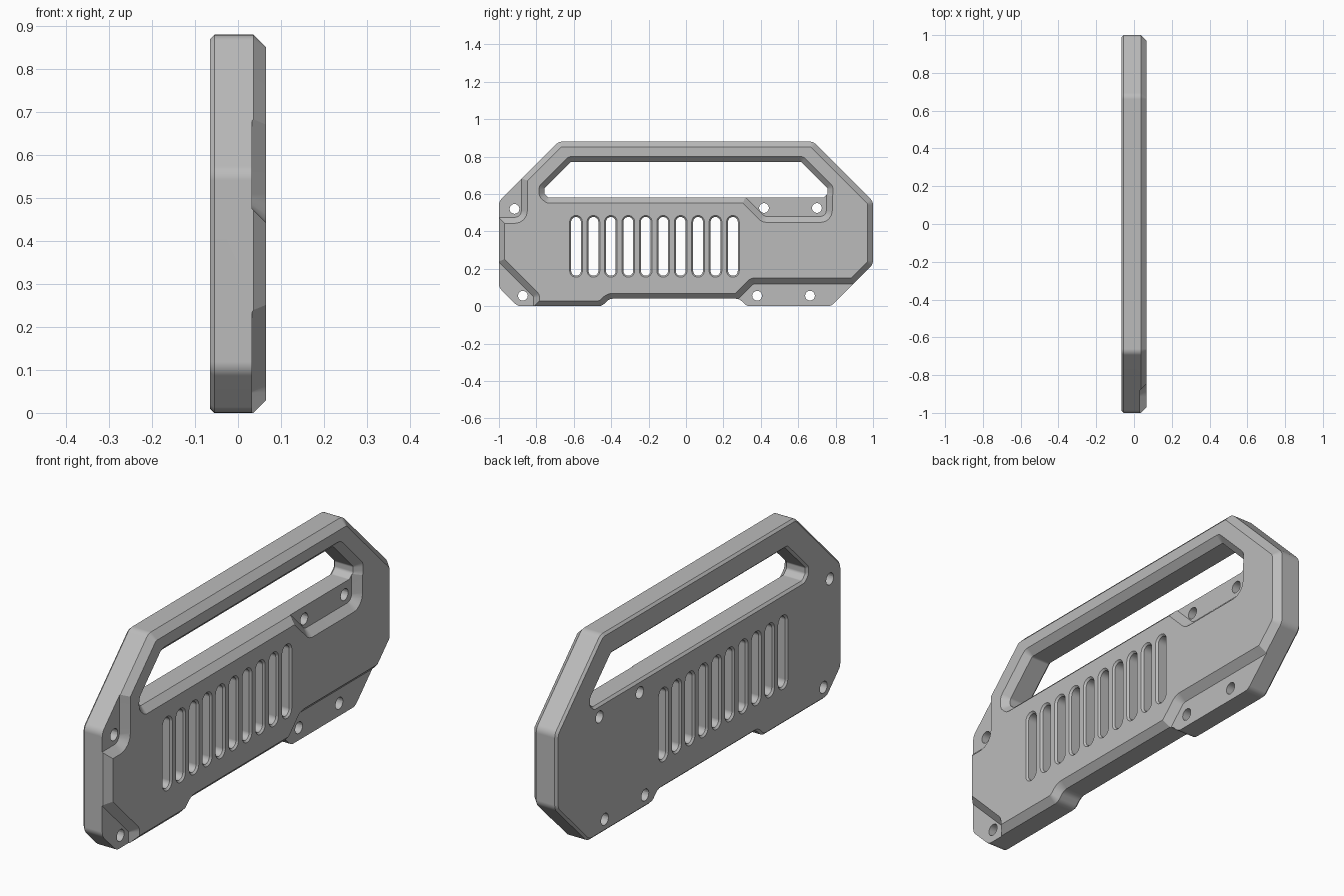
import bpy
import bmesh
import math
from mathutils import Vector

cube = bpy.data.objects.get("Cube")
if cube:
    bpy.data.objects.remove(cube, do_unlink=True)

HALF = 0.065       # half of the plate thickness
FLOOR = 0.033      # level of the recessed mounting pads
CHAMFER = 0.029    # wide chamfer on the detailed side
EDGE = 0.01        # small chamfer on the plain side

grey = bpy.data.materials.new("plain grey")
grey.use_nodes = True
grey.diffuse_color = (0.5, 0.5, 0.5, 1)
grey.node_tree.nodes["Principled BSDF"].inputs["Base Color"].default_value = (0.5, 0.5, 0.5, 1)


def rounded(points, grow, radius, steps):
    """Offset a counter-clockwise outline and round its corners."""
    pts = [Vector(p) for p in points]
    n = len(pts)
    dirs = [(pts[(i + 1) % n] - pts[i]).normalized() for i in range(n)]
    out = [Vector((d.y, -d.x)) for d in dirs]
    moved = []
    for i in range(n):
        a, b = out[i - 1], out[i]
        moved.append(pts[i] + (a + b) * grow / (1 + a.dot(b)))
    ring = []
    for i, p in enumerate(moved):
        a, b = dirs[i - 1], dirs[i]
        turn = a.x * b.y - a.y * b.x
        side = 1 if turn > 0 else -1
        angle = math.acos(max(-1, min(1, a.dot(b))))
        r = max(0.003, radius + side * grow)
        start = p - a * r * math.tan(angle / 2)
        centre = start + Vector((-a.y, a.x)) * r * side
        for s in range(steps + 1):
            t = side * angle * s / steps
            v = start - centre
            ring.append(centre + Vector((v.x * math.cos(t) - v.y * math.sin(t),
                                         v.x * math.sin(t) + v.y * math.cos(t))))
    return ring


def loft(name, points, layers, radius, steps=4):
    """Stack offset copies of a (y, z) outline along x; layers are (x, grow)."""
    bm = bmesh.new()
    rings = [[bm.verts.new((x, p.x, p.y)) for p in rounded(points, grow, radius, steps)]
             for x, grow in layers]
    n = len(rings[0])
    for low, high in zip(rings, rings[1:]):
        for i in range(n):
            j = (i + 1) % n
            bm.faces.new((low[i], low[j], high[j], high[i]))
    bm.faces.new(rings[0][::-1])
    bm.faces.new(rings[-1])
    bmesh.ops.recalc_face_normals(bm, faces=bm.faces)
    mesh = bpy.data.meshes.new(name)
    bm.to_mesh(mesh)
    bm.free()
    obj = bpy.data.objects.new(name, mesh)
    bpy.context.collection.objects.link(obj)
    mesh.materials.append(grey)
    return obj


def through(front, back, over=0.02):
    """Layers of a through hole with chamfered rims."""
    return [(-HALF - over, back + over), (-HALF + back, 0),
            (HALF - front, 0), (HALF + over, front + over)]


def box(y0, z0, y1, z1):
    return [(y0, z0), (y1, z0), (y1, z1), (y0, z1)]


# Plate with clipped corners and a stepped lower edge
outline = [(-0.9, 0), (-0.45, 0), (-0.41, 0.04), (0.285, 0.04), (0.325, 0), (0.775, 0),
           (1, 0.225), (1, 0.56), (0.68, 0.88), (-0.68, 0.88), (-1, 0.56), (-1, 0.1)]
plate = loft("handle_plate", outline,
             [(-HALF, -EDGE), (-HALF + EDGE, 0), (HALF - CHAMFER, 0), (HALF, -CHAMFER)], 0.045)
cutters = []

# Grip opening
grip = [(-0.7, 0.58), (0.7, 0.58), (0.757, 0.6), (0.757, 0.63), (0.615, 0.772),
        (-0.615, 0.772), (-0.757, 0.63), (-0.757, 0.6)]
grip[0], grip[1] = (-0.735, 0.58), (0.735, 0.58)
cutters.append(loft("grip_cutter", grip, through(CHAMFER, EDGE), 0.015))

# Sunken mounting pads with sloped walls
pads = [
    (box(-1.3, 0.475, -0.88, 1.1), 0.035),
    ([(-1.3, -0.2), (-0.815, -0.2), (-0.815, 0.05), (-1.3, 0.535)], 0.01),
    ([(0.04, -0.2), (1.3, -0.2), (1.3, 0.12), (0.36, 0.12)], 0.03),
    ([(0.42, 0.48), (0.75, 0.48), (0.75, 0.625), (0.725, 0.65), (0.25, 0.65)], 0.03),
]
for points, radius in pads:
    cutters.append(loft("pad_cutter", points, [(FLOOR, 0), (HALF + 0.02, HALF + 0.02 - FLOOR)], radius))

# Row of ten vent slots
for i in range(10):
    y = -0.588 + i * 0.0932
    cutters.append(loft("slot_cutter", box(y - 0.026, 0.163, y + 0.026, 0.477),
                        through(0.008, 0.008, 0.004), 0.0258, 6))

# Bolt holes
for y, z in [(-0.917, 0.52), (-0.872, 0.056), (0.38, 0.056), (0.663, 0.056), (0.417, 0.525), (0.7, 0.525)]:
    cutters.append(loft("bolt_cutter", box(y - 0.026, z - 0.026, y + 0.026, z + 0.026),
                        [(-0.2, 0), (0.2, 0)], 0.0258, 6))

bpy.ops.object.select_all(action="DESELECT")
bpy.context.view_layer.objects.active = plate
plate.select_set(True)
for cutter in cutters:
    mod = plate.modifiers.new("cut", "BOOLEAN")
    mod.operation = "DIFFERENCE"
    mod.solver = "EXACT"
    mod.object = cutter
    bpy.ops.object.modifier_apply(modifier=mod.name)
    bpy.data.objects.remove(cutter, do_unlink=True)

# Smooth rounded corners, crisp chamfers
bpy.ops.object.shade_smooth_by_angle(angle=math.radians(28))
normals = plate.modifiers.new("flat faces", "WEIGHTED_NORMAL")
normals.keep_sharp = True
